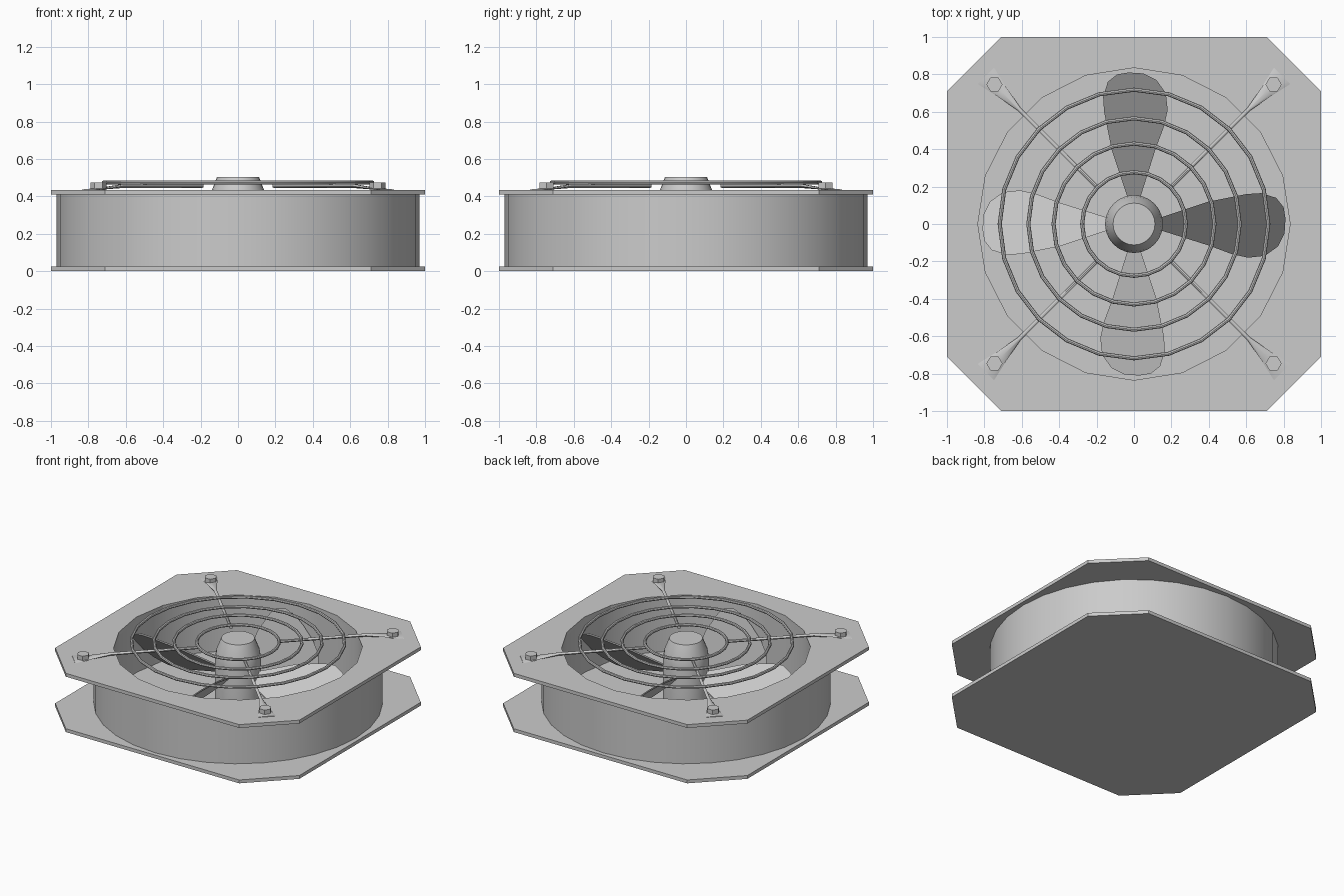
import bpy, bmesh
from math import pi, cos, sin, radians
from mathutils import Matrix, Vector

cube = bpy.data.objects.get("Cube")
if cube:
    bpy.data.objects.remove(cube, do_unlink=True)

grey = bpy.data.materials.new("light grey metal")
grey.use_nodes = True
colour = (0.6, 0.6, 0.6, 1)
grey.diffuse_color = colour
grey.node_tree.nodes["Principled BSDF"].inputs["Base Color"].default_value = colour


def finish(name, bm, smooth=True, recalc=True):
    """Turn a bmesh into a named grey object."""
    if recalc:
        bmesh.ops.recalc_face_normals(bm, faces=bm.faces)
    mesh = bpy.data.meshes.new(name)
    bm.to_mesh(mesh)
    bm.free()
    mesh.materials.append(grey)
    obj = bpy.data.objects.new(name, mesh)
    bpy.context.collection.objects.link(obj)
    if smooth:
        bpy.ops.object.select_all(action='DESELECT')
        obj.select_set(True)
        bpy.context.view_layer.objects.active = obj
        bpy.ops.object.shade_smooth_by_angle(angle=radians(35))
    return obj


def circle(radius, sides, z=0.0, start=0.0):
    return [Vector((radius * cos(start + 2 * pi * i / sides),
                    radius * sin(start + 2 * pi * i / sides), z)) for i in range(sides)]


def loft(bm, rings, caps=True, wrap=False):
    """Join matching rings of points with quads."""
    rows = [[bm.verts.new(p) for p in ring] for ring in rings]
    pairs = list(zip(rows, rows[1:])) + ([(rows[-1], rows[0])] if wrap else [])
    for a, b in pairs:
        for i in range(len(a)):
            j = (i + 1) % len(a)
            bm.faces.new((a[i], a[j], b[j], b[i]))
    if caps and not wrap:
        bm.faces.new(rows[0][::-1])
        bm.faces.new(rows[-1])


def extrude_up(bm, height):
    geom = bmesh.ops.extrude_face_region(bm, geom=bm.faces[:])["geom"]
    verts = [v for v in geom if isinstance(v, bmesh.types.BMVert)]
    bmesh.ops.translate(bm, vec=(0, 0, height), verts=verts)


# Square flanges with clipped corners
PLATE, TOP, HOLE = 0.025, 0.435, 0.835
octagon = [Vector((sx * x, sy * y, 0)) for sx, sy, pts in (
    (1, 1, ((1, .71), (.71, 1))), (-1, 1, ((.71, 1), (1, .71))),
    (-1, -1, ((1, .71), (.71, 1))), (1, -1, ((.71, 1), (1, .71)))) for x, y in pts]


def flange(name, z, hole):
    bm = bmesh.new()
    for loop in [octagon] + ([circle(HOLE, 20)] if hole else []):
        vs = [bm.verts.new(p + Vector((0, 0, z))) for p in loop]
        for i, v in enumerate(vs):
            bm.edges.new((v, vs[(i + 1) % len(vs)]))
    bmesh.ops.triangle_fill(bm, use_beauty=True, edges=bm.edges[:], normal=(0, 0, 1))
    extrude_up(bm, PLATE)
    finish(name, bm, smooth=False)


flange("bottom_flange", 0, False)
flange("top_flange", TOP - PLATE, True)

# Round housing: outer wall and inner wall
bm = bmesh.new()
loft(bm, [circle(0.97, 32, PLATE), circle(0.97, 32, TOP - PLATE)], caps=False)
finish("housing_outer_wall", bm, recalc=False)
bm = bmesh.new()
loft(bm, [circle(HOLE, 20, TOP - PLATE), circle(HOLE, 20, PLATE)], caps=False)
finish("housing_inner_wall", bm, recalc=False)

# Motor hub with a tapered nose
bm = bmesh.new()
loft(bm, [circle(r, 24, z) for r, z in ((.155, PLATE), (.155, .36), (.145, .42), (.112, .505))])
finish("hub", bm)

# Four pitched blades
outline = ((.13, -.03), (.4, -.115), (.52, -.16), (.61, -.18), (.7, -.17), (.77, -.12),
           (.805, -.05), (.81, .03), (.8, .09), (.76, .14), (.68, .165), (.6, .16),
           (.4, .12), (.13, .03))
for k in range(4):
    bm = bmesh.new()
    bm.faces.new([bm.verts.new((x, y, .235 + 1.05 * y)) for x, y in outline])
    extrude_up(bm, 0.012)
    bmesh.ops.rotate(bm, verts=bm.verts, matrix=Matrix.Rotation(k * pi / 2, 3, 'Z'))
    finish("blade_%d" % (k + 1), bm, smooth=False)

# Wire guard rings
for n, radius in enumerate((.277, .43, .565, .718)):
    bm = bmesh.new()
    loft(bm, [circle(radius + .011 * cos(a), 24, .474 + .011 * sin(a))
              for a in (i * pi / 4 for i in range(8))], wrap=True)
    finish("guard_ring_%d" % (n + 1), bm)

# Guard spokes flattened into feet, each held by a hex bolt
sections = ((.27, .011, .011, .456), (.87, .011, .011, .456),
            (1.0, .034, .006, .444), (1.12, .062, .003, .436))
for k in range(4):
    turn = Matrix.Rotation(pi / 4 + k * pi / 2, 3, 'Z')
    bm = bmesh.new()
    loft(bm, [[Vector((r, w * cos(a), z + h * sin(a))) for a in (i * pi / 4 for i in range(8))]
              for r, w, h, z in sections])
    bmesh.ops.rotate(bm, verts=bm.verts, matrix=turn)
    finish("guard_spoke_%d" % (k + 1), bm)

    bm = bmesh.new()
    centre = turn @ Vector((1.055, 0, 0))
    loft(bm, [[p + centre for p in circle(.043, 6, z)] for z in (TOP, .474)])
    finish("bolt_%d" % (k + 1), bm, smooth=False)
